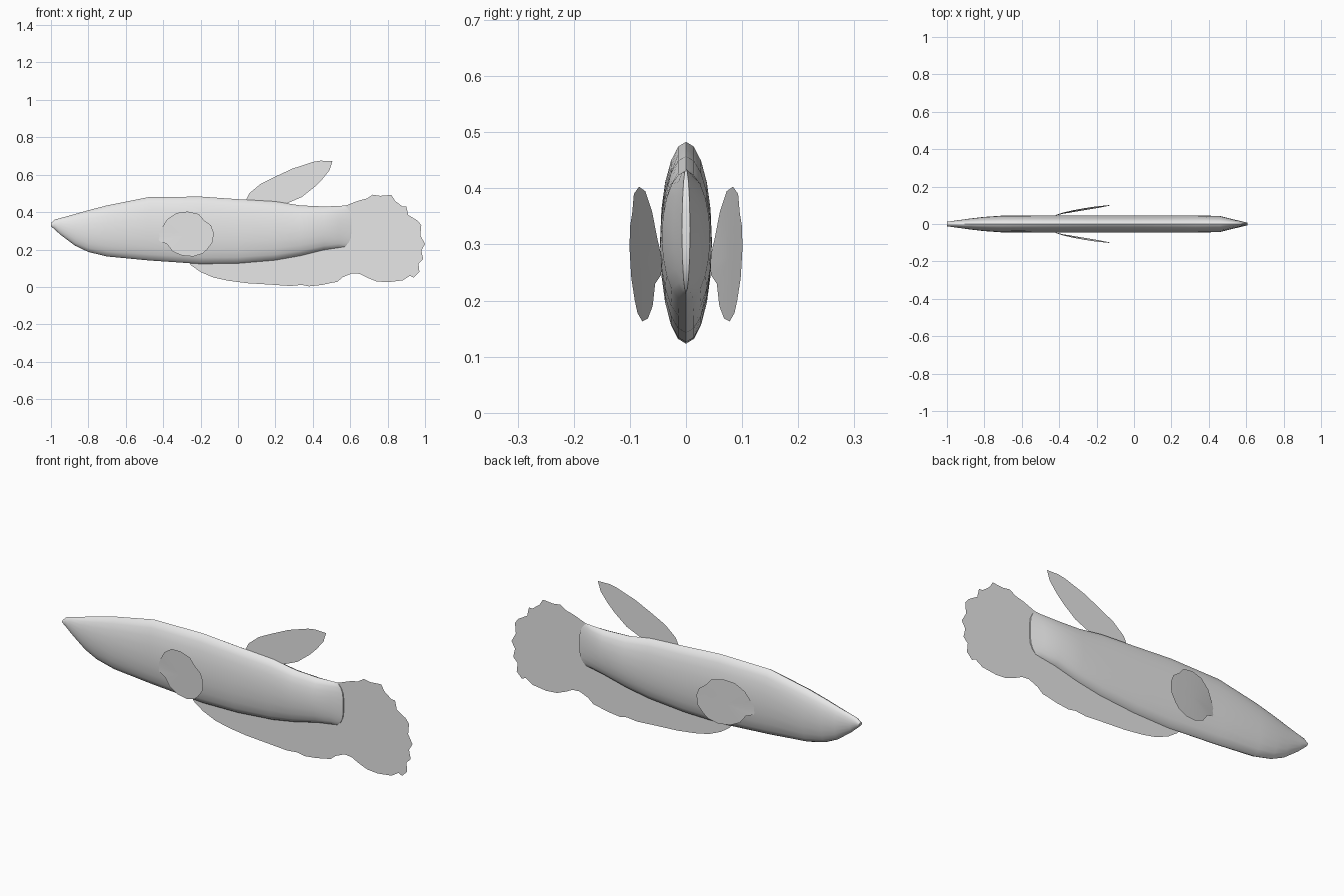
import bpy
import bmesh
import math

default_cube = bpy.data.objects.get("Cube")
if default_cube:
    bpy.data.objects.remove(default_cube, do_unlink=True)

# One plain grey for the whole fish
grey = bpy.data.materials.new("light_grey")
grey.use_nodes = True
colour = (.8, .8, .8, 1)
grey.diffuse_color = colour
grey.node_tree.nodes["Principled BSDF"].inputs["Base Color"].default_value = colour


def finish(bm, name, smooth=False):
    """Turn a bmesh into a named, coloured object."""
    mesh = bpy.data.meshes.new(name)
    bm.to_mesh(mesh)
    bm.free()
    mesh.materials.append(grey)
    obj = bpy.data.objects.new(name, mesh)
    bpy.context.collection.objects.link(obj)
    if smooth:
        bpy.ops.object.select_all(action="DESELECT")
        obj.select_set(True)
        bpy.context.view_layer.objects.active = obj
        bpy.ops.object.shade_smooth_by_angle(angle=math.radians(40))
    return obj


def flat_fin(name, outline):
    """Paper-thin fin in the middle plane of the fish."""
    bm = bmesh.new()
    face = bm.faces.new([bm.verts.new((x, 0, z)) for x, z in outline])
    face.normal_update()
    if face.normal.y > 0:
        face.normal_flip()
    bmesh.ops.triangulate(bm, faces=[face])
    return finish(bm, name)


def paired_fin(name, outline, side):
    """Side fin that bows outward from its root."""
    def place(x, z):
        reach = max(0, (x + .43) / .3) ** .75
        return x, side * (.042 + .058 * reach + .045 * (z - .28)), z

    bm = bmesh.new()
    rim = [bm.verts.new(place(x, z)) for x, z in outline]
    middle_x = sum(x for x, z in outline) / len(outline)
    middle_z = sum(z for x, z in outline) / len(outline)
    # an inner ring keeps the bowed surface even
    inner = [bm.verts.new(place((x + middle_x) / 2, (z + middle_z) / 2))
             for x, z in outline]
    centre = bm.verts.new(place(middle_x, middle_z))
    for i in range(len(rim)):
        j = (i + 1) % len(rim)
        bm.faces.new((rim[i], rim[j], inner[j], inner[i]))
        bm.faces.new((inner[i], inner[j], centre))
    bmesh.ops.recalc_face_normals(bm, faces=bm.faces)
    bm.normal_update()
    if sum(f.normal.y for f in bm.faces) * side < 0:
        bmesh.ops.reverse_faces(bm, faces=bm.faces)
    return finish(bm, name, smooth=True)


# Body stations: x, bottom, top, half width
stations = [
    (-1, .325, .342, .012), (-.98, .307, .36, .015), (-.95, .28, .368, .019),
    (-.87, .22, .39, .03), (-.8, .187, .41, .038), (-.7, .163, .436, .045),
    (-.48, .142, .48, .046), (-.2, .123, .483, .046), (0, .126, .469, .046),
    (.2, .143, .457, .046), (.33, .166, .436, .046), (.46, .198, .43, .043),
    (.54, .21, .433, .023), (.57, .215, .435, .007),
]
SIDES = 20
bm = bmesh.new()
rings = []
for station in stations:
    x, bottom, top, width = station
    ring = []
    for k in range(SIDES):
        angle = math.tau * k / SIDES
        height = math.sin(angle)
        # the tail end bulges backward between top and bottom
        bulge = .037 * (1 - abs(height) ** 4) if station == stations[-1] else 0
        ring.append(bm.verts.new((x + bulge, width * math.cos(angle),
                                  (top + bottom) / 2 + height * (top - bottom) / 2)))
    rings.append(ring)
for a, b in zip(rings, rings[1:]):
    for k in range(SIDES):
        n = (k + 1) % SIDES
        bm.faces.new((a[k], a[n], b[n], b[k]))
bm.faces.new(rings[0])
# tail end closed in strips across the fish
end = rings[-1]
for k in range(-SIDES // 4, SIDES // 4):
    m = SIDES // 2 - k
    corners = [end[k], end[k + 1], end[(m - 1) % SIDES], end[m % SIDES]]
    bm.faces.new(list(dict.fromkeys(corners)))
bmesh.ops.recalc_face_normals(bm, faces=bm.faces)
finish(bm, "body", smooth=True)

# Fins in the middle plane
flat_fin("dorsal_fin", [
    (.04, .46), (.06, .5), (.12, .55), (.2, .59), (.29, .632), (.4, .668),
    (.44, .675), (.505, .673), (.49, .625), (.45, .575), (.41, .535),
    (.34, .48), (.27, .45), (.2, .42)])

flat_fin("tail_fin", [
    (.55, .425), (.64, .46), (.69, .473), (.72, .493), (.76, .487), (.82, .492),
    (.84, .46), (.88, .43), (.9, .43), (.91, .385), (.96, .355), (.98, .33),
    (.975, .275), (1, .23), (.98, .195), (.99, .15), (.965, .125), (.97, .08),
    (.94, .05), (.92, .06), (.88, .035), (.8, .025), (.74, .03), (.69, .05),
    (.65, .07), (.61, .073), (.5, .23)])

flat_fin("anal_fin", [
    (-.27, .14), (-.25, .115), (-.2, .08), (-.13, .05), (-.05, .033), (.05, .02),
    (.18, .012), (.28, .005), (.34, .011), (.38, .003), (.45, .011), (.5, .022),
    (.53, .027), (.56, .052), (.61, .073), (.56, .25), (.3, .2), (0, .16)])

# Matching side fins
side_outline = [
    (-.43, .27), (-.41, .31), (-.38, .36), (-.33, .395), (-.27, .403),
    (-.21, .39), (-.18, .355), (-.145, .33), (-.13, .29), (-.135, .24),
    (-.165, .2), (-.19, .178), (-.24, .163), (-.3, .168), (-.35, .19),
    (-.38, .23), (-.42, .245)]
for name, side in (("back_side_fin", 1), ("front_side_fin", -1)):
    paired_fin(name, side_outline, side)
